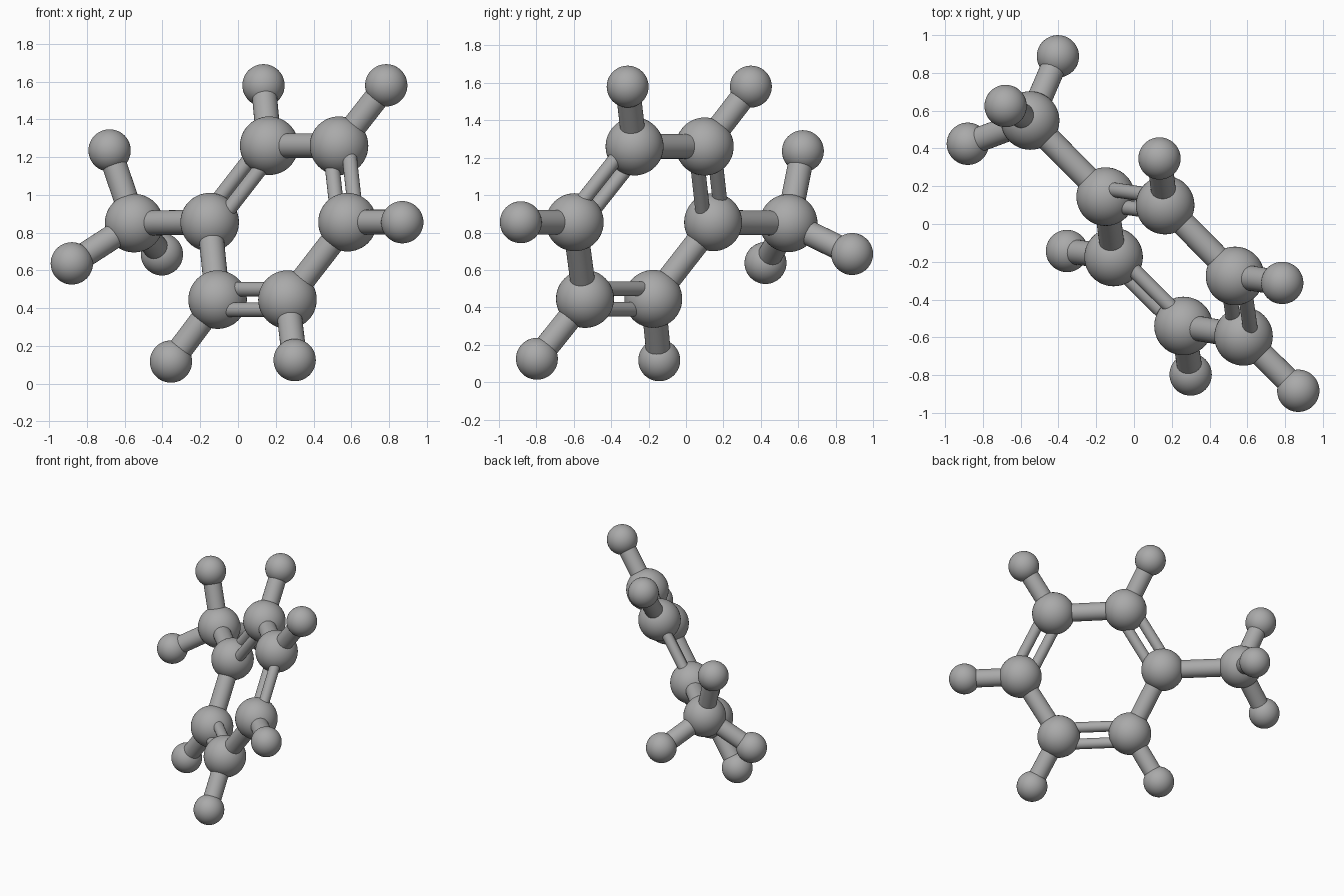
import bpy
from mathutils import Vector

cube = bpy.data.objects.get("Cube")
if cube:
    bpy.data.objects.remove(cube, do_unlink=True)

# One plain grey for every part
GREY = (0.4, 0.4, 0.4, 1)
grey = bpy.data.materials.new("plain grey")
grey.use_nodes = True
grey.diffuse_color = GREY
grey.node_tree.nodes["Principled BSDF"].inputs["Base Color"].default_value = GREY

CARBON_R, HYDROGEN_R = 0.155, 0.112
SINGLE_R, DOUBLE_R, DOUBLE_OFFSET = 0.066, 0.039, 0.06


def finish(name):
    ob = bpy.context.object
    ob.name = name
    ob.data.materials.append(grey)
    bpy.ops.object.shade_smooth_by_angle()
    return ob


def atom(name, pos, radius):
    bpy.ops.mesh.primitive_uv_sphere_add(segments=48, ring_count=24, radius=radius, location=pos)
    finish(name)


def rod(name, a, b, radius):
    d = b - a
    bpy.ops.mesh.primitive_cylinder_add(
        vertices=32, radius=radius, depth=d.length, location=(a + b) / 2,
        rotation=d.to_track_quat("Z", "Y").to_euler())
    finish(name)


# Six ring atoms, in order round the ring
ring = [Vector(p) for p in (
    (-0.15, 0.145, 0.855), (0.165, 0.10, 1.26), (0.535, -0.275, 1.26),
    (0.58, -0.595, 0.855), (0.262, -0.54, 0.445), (-0.108, -0.175, 0.445))]
centre = sum(ring, Vector()) / len(ring)

for i, a in enumerate(ring):
    b = ring[(i + 1) % len(ring)]
    atom(f"ring_carbon_{i + 1}", a, CARBON_R)
    # Alternate double and single bonds; double rods lie side by side in the ring plane
    if i % 2 == 0:
        along = (b - a).normalized()
        outward = (a + b) / 2 - centre
        outward = (outward - along * outward.dot(along)).normalized()
        for side, label in ((1, "outer"), (-1, "inner")):
            shift = outward * DOUBLE_OFFSET * side
            rod(f"double_bond_{label}_{i + 1}", a + shift, b + shift, DOUBLE_R)
    else:
        rod(f"single_bond_{i + 1}", a, b, SINGLE_R)

# Side group attached to the first ring atom
side_carbon = Vector((-0.55, 0.548, 0.85))
atom("side_carbon", side_carbon, CARBON_R)
rod("side_bond", ring[0], side_carbon, SINGLE_R)

# Hydrogens with their parent atoms
hydrogens = (
    ("side_top", side_carbon, (-0.68, 0.625, 1.235)),
    ("side_right", side_carbon, (-0.88, 0.425, 0.637)),
    ("side_back", side_carbon, (-0.403, 0.888, 0.685)),
    ("ring_2", ring[1], (0.135, 0.347, 1.58)),
    ("ring_3", ring[2], (0.785, -0.312, 1.58)),
    ("ring_4", ring[3], (0.87, -0.883, 0.855)),
    ("ring_5", ring[4], (0.30, -0.797, 0.125)),
    ("ring_6", ring[5], (-0.355, -0.143, 0.117)))
for label, parent, pos in hydrogens:
    pos = Vector(pos)
    atom(f"hydrogen_{label}", pos, HYDROGEN_R)
    rod(f"hydrogen_bond_{label}", parent, pos, SINGLE_R)
